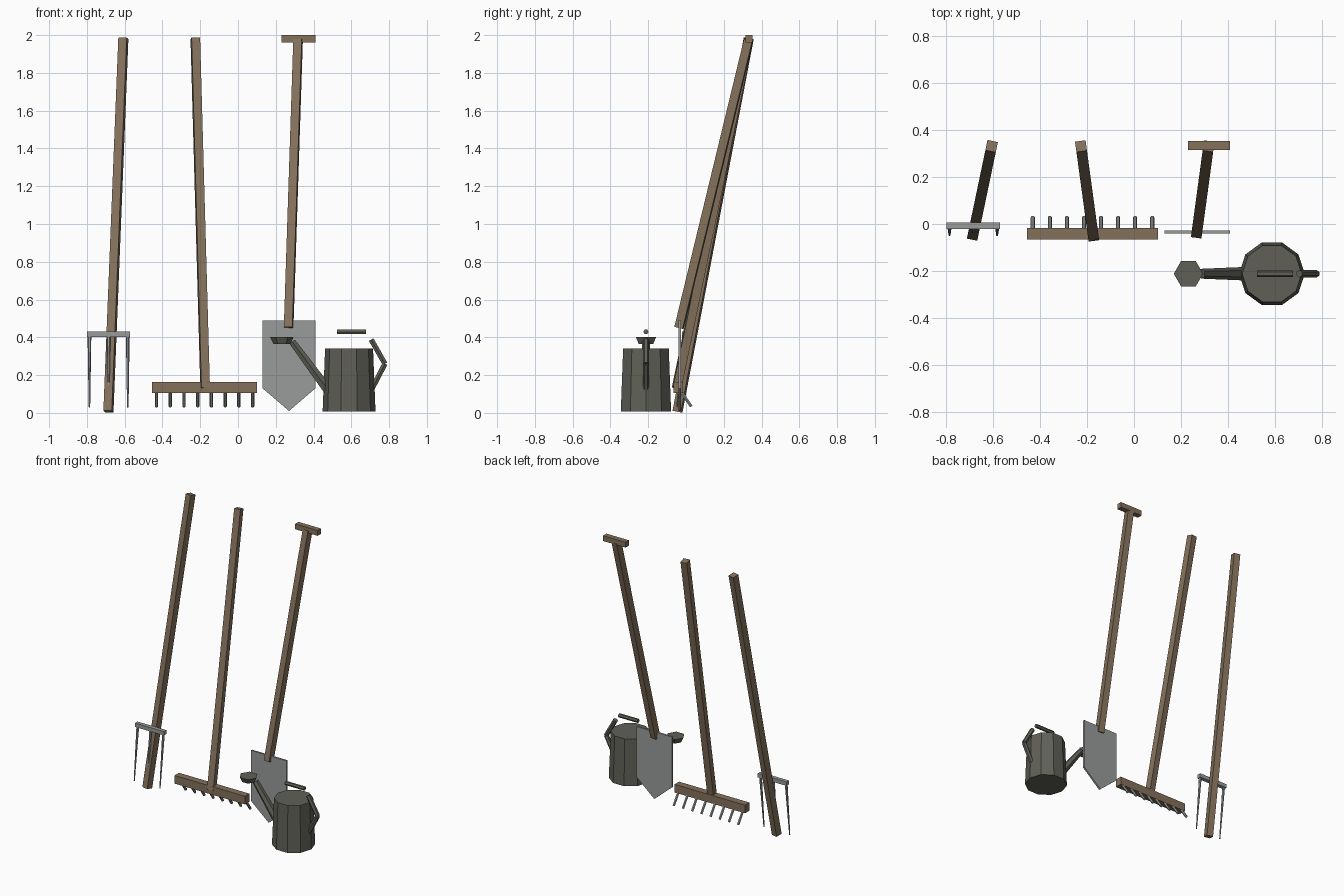
import bpy, bmesh
from math import pi
from mathutils import Vector, Matrix

cube = bpy.data.objects.get("Cube")
if cube:
    bpy.data.objects.remove(cube)


def material(name, rgb):
    mat = bpy.data.materials.new(name)
    mat.use_nodes = True
    mat.diffuse_color = (*rgb, 1)
    mat.node_tree.nodes["Principled BSDF"].inputs["Base Color"].default_value = (*rgb, 1)
    return mat


wood = material("brown wood", (0.23, 0.165, 0.105))
steel = material("grey steel", (0.32, 0.33, 0.33))
iron = material("dark iron", (0.115, 0.117, 0.095))


def finish(name, bm, mat):
    bmesh.ops.recalc_face_normals(bm, faces=bm.faces)
    mesh = bpy.data.meshes.new(name)
    bm.to_mesh(mesh)
    bm.free()
    mesh.materials.append(mat)
    obj = bpy.data.objects.new(name, mesh)
    bpy.context.collection.objects.link(obj)
    return obj


def box(name, center, size, mat):
    bm = bmesh.new()
    bmesh.ops.create_cube(bm, size=1, matrix=Matrix.Translation(center) @ Matrix.Diagonal((*size, 1)))
    return finish(name, bm, mat)


def rod(name, start, end, r1, r2, sides, mat, spin=0):
    """Straight tapered bar from start to end, turned towards its lean."""
    a, b = Vector(start), Vector(end)
    d = b - a
    lean = Matrix.Identity(4)
    if d.xy.length > 1e-6:
        azimuth = Vector((1, 0)).angle_signed(d.xy)
        lean = Matrix.Rotation(-azimuth, 4, 'Z') @ Matrix.Rotation(d.angle(Vector((0, 0, 1))), 4, 'Y')
    bm = bmesh.new()
    bmesh.ops.create_cone(bm, cap_ends=True, segments=sides, radius1=r1, radius2=r2, depth=d.length,
                          matrix=Matrix.Translation((a + b) / 2) @ lean @ Matrix.Rotation(spin, 4, 'Z'))
    return finish(name, bm, mat)


# Square wooden shafts leaning back
shaft_radius = 0.032
for name, start, end in (
        ("fork_shaft", (-0.686, -0.045, 0.007), (-0.607, 0.332, 1.982)),
        ("rake_shaft", (-0.174, -0.05, 0.13), (-0.226, 0.332, 1.982)),
        ("spade_shaft", (0.268, -0.037, 0.45), (0.318, 0.332, 1.975))):
    rod(name, start, end, shaft_radius, shaft_radius, 4, wood, pi / 4)

# Fork head with three tapered tines
box("fork_crossbar", (-0.685, -0.008, 0.416), (0.228, 0.028, 0.028), steel)
for i in range(3):
    x = -0.685 + (i - 1) * 0.1015
    rod(f"fork_tine_{i + 1}", (x, -0.048, 0.03), (x, -0.008, 0.41), 0.004, 0.01, 6, steel)

# Rake head with angled teeth
box("rake_head", (-0.177, -0.041, 0.135), (0.557, 0.05, 0.058), wood)
for i in range(8):
    x = -0.177 + (i - 3.5) * 0.0727
    rod(f"rake_tooth_{i + 1}", (x, -0.035, 0.125), (x, 0.028, 0.034), 0.009, 0.009, 6, steel)

# Spade grip and pointed blade
box("spade_grip", (0.32, 0.334, 1.981), (0.178, 0.038, 0.038), wood)
bm = bmesh.new()
outline = [(0.13, 0.49), (0.13, 0.13), (0.27, 0.01), (0.41, 0.13), (0.41, 0.49)]
face = bm.faces.new([bm.verts.new((x, -0.04, z)) for x, z in outline])
extruded = bmesh.ops.extrude_face_region(bm, geom=[face])["geom"]
bmesh.ops.translate(bm, vec=(0, 0.013, 0), verts=[v for v in extruded if isinstance(v, bmesh.types.BMVert)])
finish("spade_blade", bm, steel)

# Watering can
can_y = -0.212
rod("can_body", (0.588, can_y, 0.008), (0.588, can_y, 0.34), 0.14, 0.127, 10, iron, pi / 10)
rod("can_spout", (0.5, can_y, 0.09), (0.287, can_y, 0.377), 0.03, 0.021, 6, iron)
rod("can_rose", (0.232, can_y, 0.366), (0.232, can_y, 0.402), 0.045, 0.0625, 6, iron, pi / 6)
rod("can_top_grip", (0.525, can_y, 0.429), (0.677, can_y, 0.429), 0.0137, 0.0137, 6, iron)
elbow = (0.778, can_y, 0.26)
rod("can_handle_upper", (0.705, can_y, 0.388), elbow, 0.016, 0.016, 6, iron)
rod("can_handle_lower", (0.7, can_y, 0.11), elbow, 0.016, 0.016, 6, iron)
